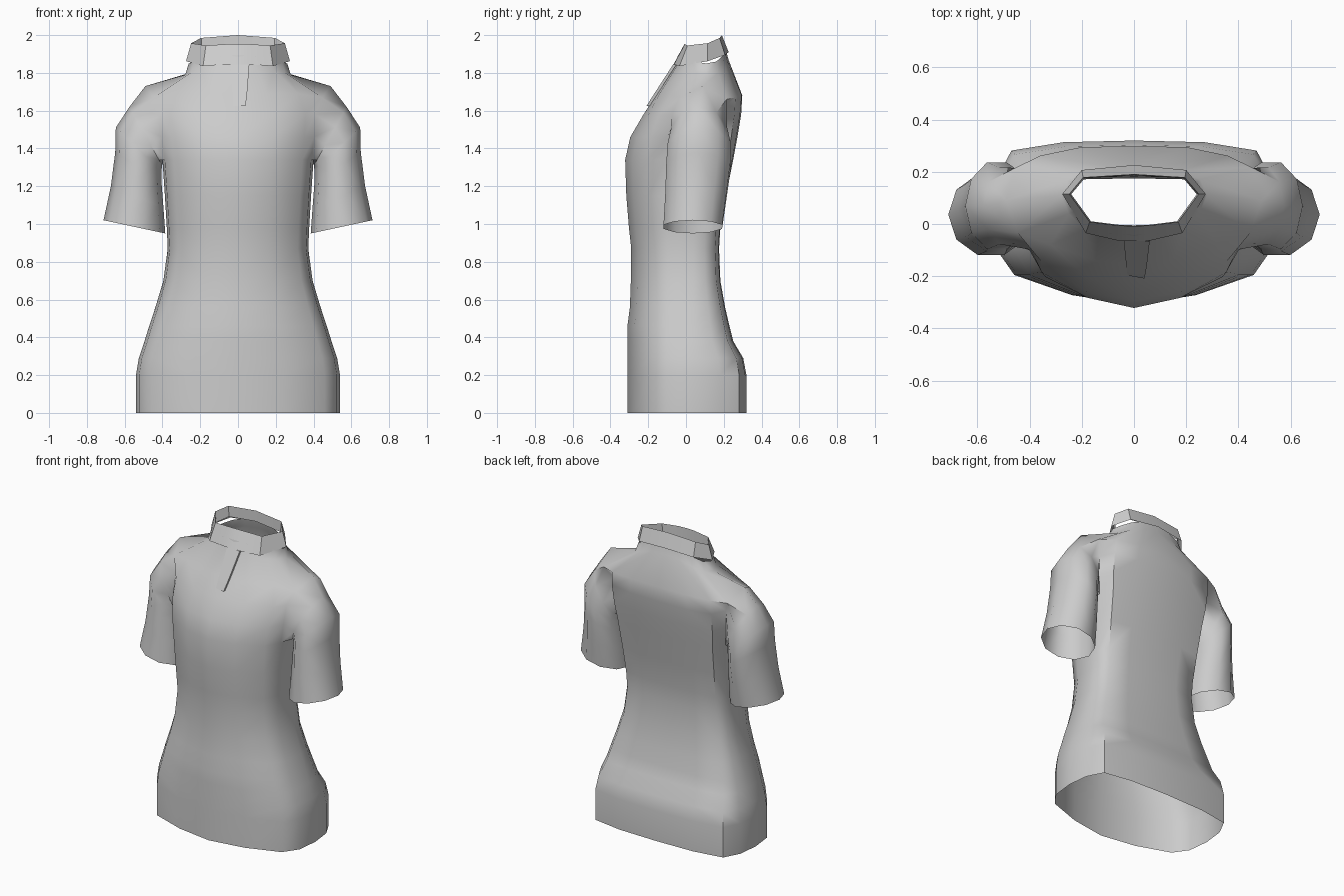
import bpy, bmesh, math
from mathutils import Vector

if "Cube" in bpy.data.objects:
    bpy.data.objects.remove(bpy.data.objects["Cube"])


def skin(bm, r0, r1, skip=(), closed=False):
    """Join two equal rows of vertices with quads."""
    n = len(r0)
    for i in range(n if closed else n - 1):
        if i not in skip:
            j = (i + 1) % n
            bm.faces.new((r0[i], r0[j], r1[j], r1[i]))


def finish(bm, name, mirror=True, angle=50):
    bmesh.ops.recalc_face_normals(bm, faces=bm.faces)
    me = bpy.data.meshes.new(name)
    bm.to_mesh(me)
    bm.free()
    ob = bpy.data.objects.new(name, me)
    bpy.context.collection.objects.link(ob)
    bpy.context.view_layer.objects.active = ob
    ob.select_set(True)
    bpy.ops.object.shade_smooth_by_angle(angle=math.radians(angle))
    ob.select_set(False)
    if mirror:
        m = ob.modifiers.new("Mirror", 'MIRROR')
        m.use_clip = True
    return ob


# Torso: half rings from front centre to back centre
FX = (0, .44, .85, .97, 1, .97, .87, .5, 0)
FF = (1, .88, .63, .33)
FB = (.56, .88, .98, 1)
# height, half width, front y, back y
levels = [(0, .54, -.31, .32), (.2, .54, -.31, .32), (.29, .525, -.31, .303),
          (.38, .495, -.31, .25), (.46, .47, -.31, .23), (.56, .437, -.297, .207),
          (.7, .395, -.292, .182), (.87, .372, -.29, .175), (.98, .377, -.302, .182),
          (1.15, .387, -.316, .212), (1.34, .4, -.322, .25),
          (1.46, .415, -.295, .272), (1.58, .42, -.225, .292)]
bm = bmesh.new()
rings = []
for z, w, f, b in levels:
    ys = [f * k for k in FF] + [.04] + [b * k for k in FB]
    rings.append([bm.verts.new((w * x, y, z)) for x, y in zip(FX, ys)])
shoulder = [(0, -.155, 1.69), (.15, -.14, 1.69), (.32, -.08, 1.69), (.445, -.035, 1.67),
            (.49, .09, 1.73), (.455, .215, 1.66), (.36, .262, 1.67), (.2, .295, 1.68), (0, .298, 1.68)]
neck = [(0, -.06, 1.835), (.1, -.052, 1.83), (.19, -.02, 1.815), (.25, .04, 1.8),
        (.28, .11, 1.79), (.255, .17, 1.8), (.19, .208, 1.83), (.1, .22, 1.86), (0, .225, 1.87)]
stand = [(x * .93, .09 + (y - .09) * .88, z + .06) for x, y, z in neck]
for row in (shoulder, neck, stand):
    rings.append([bm.verts.new(p) for p in row])
arm = 10                                   # armpit ring; sides stay open above it
for i in range(len(rings) - 1):
    skin(bm, rings[i], rings[i + 1], (3, 4) if arm <= i < arm + 3 else ())

# Sleeve: grows out of the armhole loop
a, b, c, d = rings[arm:arm + 4]
loop = [a[4], a[3], b[3], c[3], d[3], d[4], d[5], c[5], b[5], a[5]]
for v in (b[4], c[4]):
    bm.verts.remove(v)
# inner x,z / outer x,z / centre y, half depth
for xi, zi, xo, zo, yc, ry in [(.402, 1.31, .575, 1.62, .07, .155),
                               (.405, 1.28, .647, 1.51, .07, .175),
                               (.405, 1.22, .65, 1.38, .065, .178),
                               (.395, 1.09, .673, 1.2, .052, .17),
                               (.385, .95, .712, 1.02, .036, .163)]:
    pi, po = Vector((xi, yc, zi)), Vector((xo, yc, zo))
    mid, half = (pi + po) / 2, (pi - po) / 2
    new = []
    for k in range(10):
        t = k * math.tau / 10
        new.append(bm.verts.new(mid + half * math.cos(t) + Vector((0, -ry * math.sin(t), 0))))
    skin(bm, loop, new, closed=True)
    loop = new
finish(bm, "shirt_body_and_sleeves")

# Folded collar
bm = bmesh.new()
low = [(0, -.066, 1.845), (.06, -.064, 1.845), (.185, -.035, 1.836), (.275, .115, 1.862),
       (.2, .207, 1.895), (0, .226, 1.91)]
top = [(0, -.008, 1.953), (.06, -.006, 1.952), (.17, .008, 1.945), (.248, .115, 1.957),
       (.195, .178, 1.985), (0, .19, 2.0)]
inner = [(x * .97, .09 + (y - .09) * .97, z - .07) for x, y, z in top]
rows = [[bm.verts.new(p) for p in r] for r in (low, top, inner)]
skin(bm, rows[0], rows[1])
skin(bm, rows[1], rows[2])
finish(bm, "collar", angle=40)

# Button placket: raised strip with a free right edge
bm = bmesh.new()
prev = None
for z, y, xl, xr in [(1.845, -.056, -.04, .06), (1.69, -.156, -.03, .048), (1.625, -.197, -.025, .04)]:
    row = [bm.verts.new(p) for p in ((xl, y, z), (xr, y - .012, z), (xr, y + .006, z))]
    if prev:
        skin(bm, prev, row)
    prev = row
finish(bm, "placket", mirror=False, angle=30)
